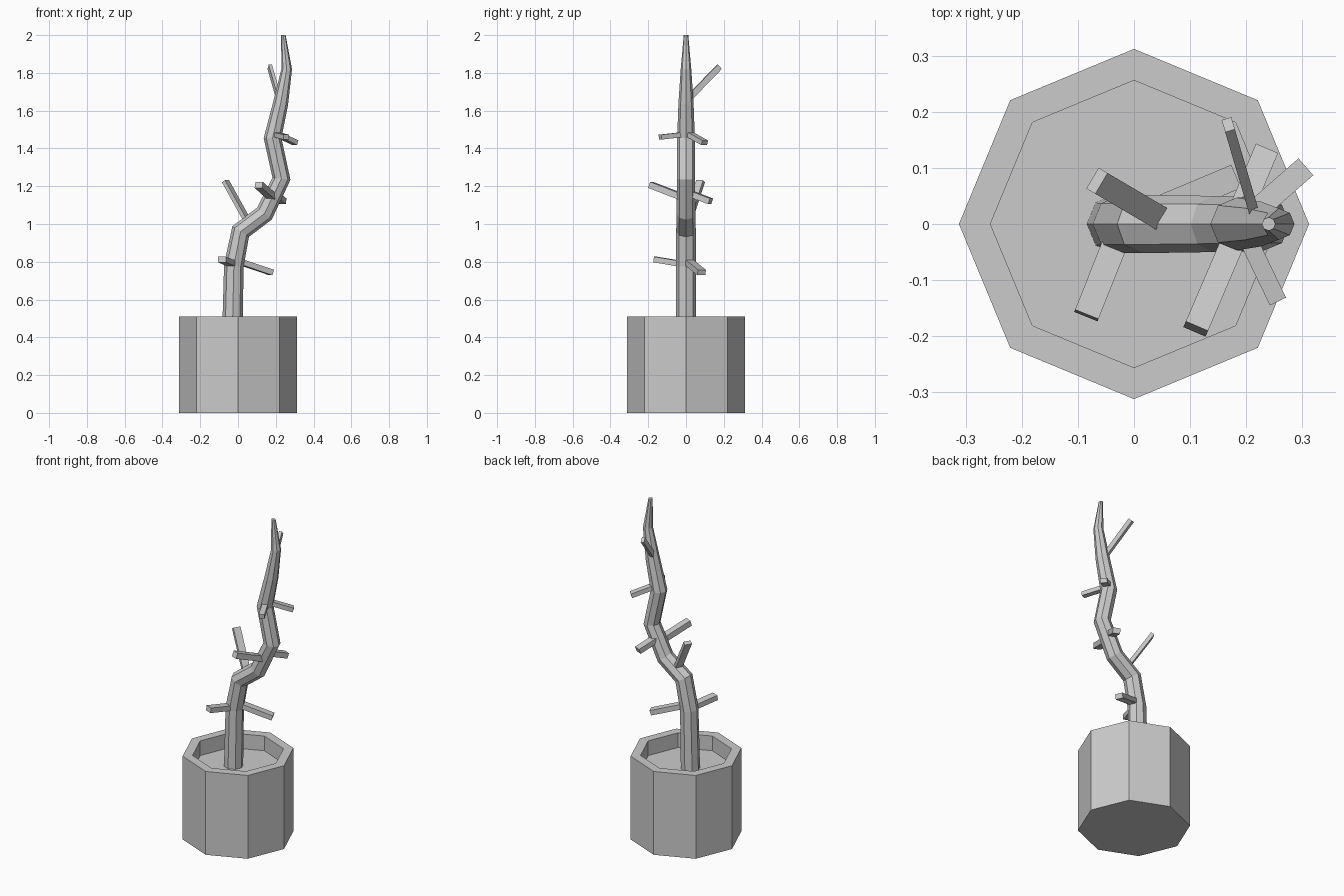
import bpy, bmesh, math
from mathutils import Vector, Matrix

if "Cube" in bpy.data.objects:
    bpy.data.objects.remove(bpy.data.objects["Cube"])


def finish(name, bm):
    bmesh.ops.recalc_face_normals(bm, faces=bm.faces[:])
    mesh = bpy.data.meshes.new(name)
    bm.to_mesh(mesh)
    bm.free()
    obj = bpy.data.objects.new(name, mesh)
    bpy.context.collection.objects.link(obj)
    return obj


def loft(name, rings):
    """Skin a list of equal-length point rings and cap both ends."""
    bm = bmesh.new()
    loops = [[bm.verts.new(p) for p in ring] for ring in rings]
    n = len(loops[0])
    for a, b in zip(loops, loops[1:]):
        for i in range(n):
            j = (i + 1) % n
            bm.faces.new((a[i], a[j], b[j], b[i]))
    bm.faces.new(loops[0])
    bm.faces.new(loops[-1])
    return finish(name, bm)


def ring(center, radius, side=Vector((1, 0, 0)), n=8):
    """Polygon spanned by a side vector and the y axis."""
    angles = [2 * math.pi * i / n for i in range(n)]
    return [Vector(center) + radius * (math.cos(a) * side + math.sin(a) * Vector((0, 1, 0)))
            for a in angles]


# Octagonal pot with recessed soil
loft("pot", [ring((0, 0, z), r) for r, z in
             ((0.312, 0), (0.312, 0.51), (0.256, 0.51), (0.256, 0.42))])

# Crooked trunk: x, z, radius
path = [(-0.03, 0.42, 0.054), (-0.022, 0.78, 0.052), (0.014, 0.96, 0.052),
        (0.14, 1.055, 0.05), (0.23, 1.24, 0.048), (0.183, 1.455, 0.047),
        (0.226, 1.64, 0.04), (0.258, 1.82, 0.028), (0.24, 2.0, 0.012)]
pts = [Vector((x, 0, z)) for x, z, r in path]
rings = []
for i, (x, z, r) in enumerate(path):
    before = (pts[i] - pts[i - 1]).normalized() if i else Vector((0, 0, 1))
    after = (pts[i + 1] - pts[i]).normalized() if i < len(pts) - 1 else Vector((0, 0, 1))
    t = (before + after).normalized()
    if i == len(pts) - 1:
        t = Vector((0, 0, 1))
    rings.append(ring(pts[i], r, Vector((t.z, 0, -t.x))))
loft("trunk", rings)

# Cut-off branches: start, end, width, thickness
branches = [
    ((-0.02, 0, 0.785), (-0.085, -0.163, 0.812), 0.045, 0.03),
    ((-0.02, 0, 0.81), (0.178, 0.083, 0.743), 0.045, 0.03),
    ((0.065, 0, 0.99), (-0.066, 0.077, 1.226), 0.043, 0.022),
    ((0.18, 0, 1.17), (0.235, 0.13, 1.12), 0.043, 0.032),
    ((0.19, 0, 1.135), (0.11, -0.187, 1.207), 0.043, 0.034),
    ((0.19, 0, 1.475), (0.256, -0.137, 1.46), 0.032, 0.026),
    ((0.19, 0, 1.485), (0.303, 0.099, 1.43), 0.04, 0.026),
    ((0.22, 0, 1.65), (0.168, 0.177, 1.832), 0.018, 0.032),
]
for i, (a, b, w, t) in enumerate(branches, 1):
    a, b = Vector(a), Vector(b)
    d = b - a
    m = (Matrix.Translation((a + b) / 2) @ d.to_track_quat('Y', 'Z').to_matrix().to_4x4()
         @ Matrix.Diagonal((w, d.length, t, 1)))
    bm = bmesh.new()
    bmesh.ops.create_cube(bm, size=1, matrix=m)
    finish(f"branch_{i}", bm)
